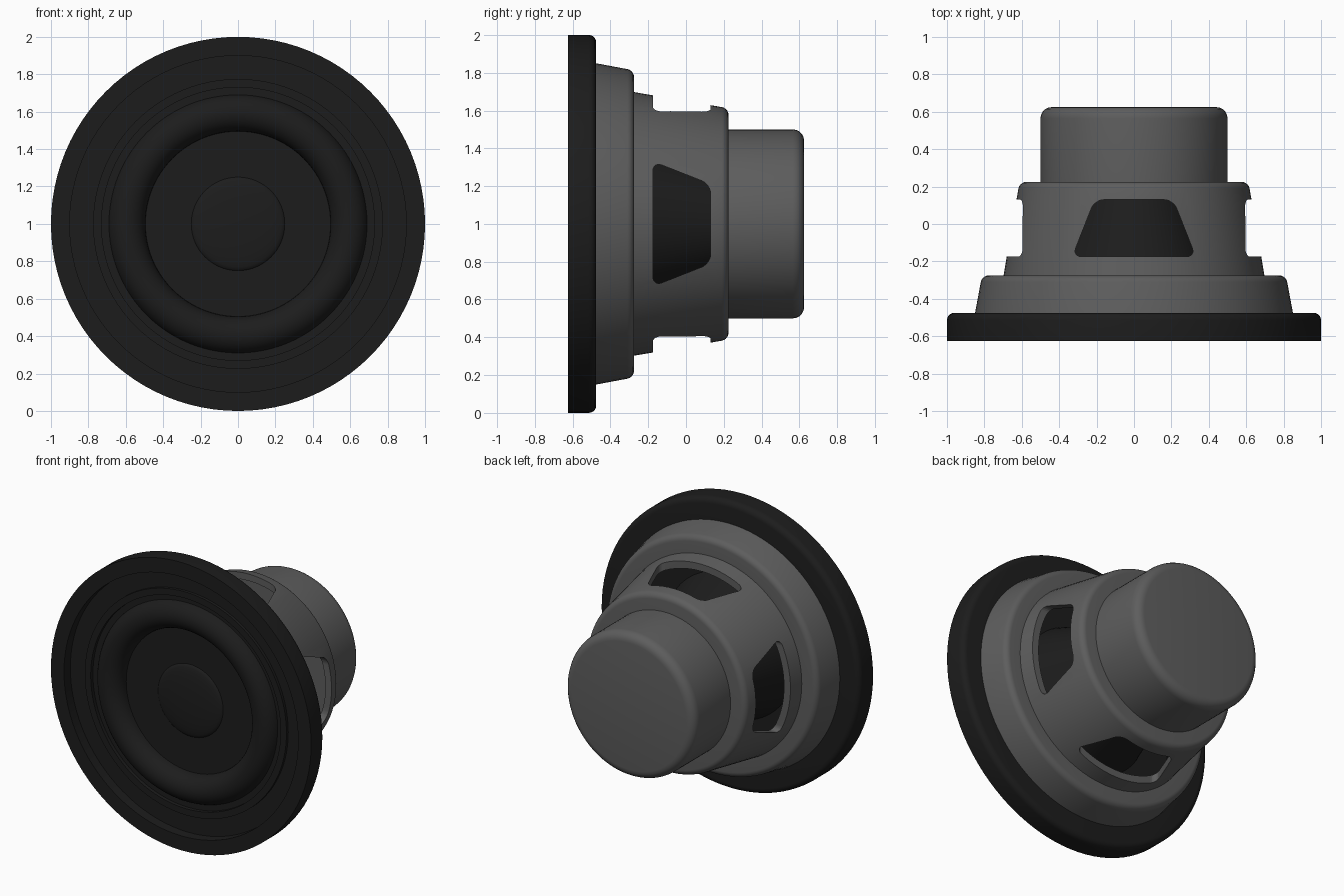
import bpy, bmesh, math
from mathutils import Matrix

if "Cube" in bpy.data.objects:
    bpy.data.objects.remove(bpy.data.objects["Cube"])

SEG = 96


def material(name, v):
    m = bpy.data.materials.new(name)
    m.diffuse_color = (v, v, v, 1)
    m.use_nodes = True
    m.node_tree.nodes["Principled BSDF"].inputs["Base Color"].default_value = m.diffuse_color
    return m


BLACK = material("black rubber", 0.012)
GREY = material("grey metal", 0.11)


def rounded(r, y, a, b, size, n=5):
    """Fillet at corner (r, y): starts size along direction a, ends size along b."""
    p, q = (r + a[0] * size, y + a[1] * size), (r + b[0] * size, y + b[1] * size)
    out = []
    for i in range(n + 1):
        t = math.radians(90 * i / n)
        u, v = 1 - math.sin(t), 1 - math.cos(t)
        out.append((r + (p[0] - r) * u + (q[0] - r) * v, y + (p[1] - y) * u + (q[1] - y) * v))
    return out


def smooth(ob):
    bpy.ops.object.select_all(action='DESELECT')
    bpy.context.view_layer.objects.active = ob
    ob.select_set(True)
    bpy.ops.object.shade_smooth_by_angle(angle=math.radians(32))


def lathe(name, profile, mat, closed=False):
    """Spin an (r, y) profile about the y axis at z = 1."""
    bm = bmesh.new()
    vs = [bm.verts.new((r, y, 0)) for r, y in profile]
    pairs = list(zip(vs, vs[1:])) + ([(vs[-1], vs[0])] if closed else [])
    es = [bm.edges.new(p) for p in pairs]
    bmesh.ops.spin(bm, geom=vs + es, cent=(0, 0, 0), axis=(0, 1, 0), angle=math.tau, steps=SEG)
    bmesh.ops.remove_doubles(bm, verts=bm.verts, dist=1e-4)
    bmesh.ops.translate(bm, verts=bm.verts, vec=(0, 0, 1))
    bmesh.ops.recalc_face_normals(bm, faces=bm.faces)
    me = bpy.data.meshes.new(name)
    bm.to_mesh(me)
    bm.free()
    ob = bpy.data.objects.new(name, me)
    bpy.context.collection.objects.link(ob)
    me.materials.append(mat)
    smooth(ob)
    return ob


# Black mounting ring with a recess and a low lip in front
lathe("mounting_ring",
      [(0.69, -0.475), (0.69, -0.55), (0.73, -0.55), (0.73, -0.575), (0.775, -0.575),
       (0.775, -0.555), (0.90, -0.555), (0.90, -0.625), (1.0, -0.625)]
      + rounded(1.0, -0.475, (0, -1), (-1, 0), 0.04), BLACK, closed=True)

# Half-roll surround
lathe("surround", [(0.595 + 0.1 * math.cos(math.pi * i / 16),
                    -0.52 - 0.1 * math.sin(math.pi * i / 16)) for i in range(17)], BLACK)

# Flat cone face, domed dust cap and tapering cone back seen through the windows
lathe("cone_face", [(0.5, -0.52), (0, -0.52)], BLACK)
lathe("dust_cap", [(0.25 * math.cos(math.pi * i / 16), -0.52 - 0.03 * math.sin(math.pi * i / 16))
                   for i in range(9)], BLACK)
lathe("cone_back", [(0.69, -0.48), (0.5, -0.48), (0.26, 0.2)], BLACK)

# Front step of the basket
lathe("basket_front", [(0.85, -0.476)] + rounded(0.813, -0.275, (0.17, -1), (-1, 0), 0.035)
      + [(0.64, -0.275), (0.64, -0.3), (0.78, -0.3), (0.81, -0.476)], GREY, closed=True)

# Rear basket shell
basket = lathe("basket_rear", [(0.70, -0.29)]
               + rounded(0.612, 0.225, (0.17, -1), (-1, 0), 0.035)
               + [(0.3, 0.225), (0.3, 0.195), (0.57, 0.195), (0.65, -0.29)], GREY, closed=True)


def window_cutter(angle):
    """Trapezoid prism with rounded corners, pointing outward from the axis."""
    bm = bmesh.new()
    pts = [(-0.33, -0.175), (0.33, -0.175), (0.21, 0.13), (-0.21, 0.13)]
    lo = [bm.verts.new((x, y, 0.45)) for x, y in pts]
    hi = [bm.verts.new((x, y, 0.9)) for x, y in pts]
    bm.faces.new(lo[::-1])
    bm.faces.new(hi)
    for i in range(4):
        j = (i + 1) % 4
        bm.faces.new((lo[i], lo[j], hi[j], hi[i]))
    uprights = [e for e in bm.edges if abs(e.verts[0].co.z - e.verts[1].co.z) > 0.1]
    bmesh.ops.bevel(bm, geom=uprights, offset=0.05, segments=6, profile=0.5, affect='EDGES')
    bmesh.ops.recalc_face_normals(bm, faces=bm.faces)
    bm.transform(Matrix.Translation((0, 0, 1)) @ Matrix.Rotation(angle, 4, 'Y'))
    me = bpy.data.meshes.new("window_cutter")
    bm.to_mesh(me)
    bm.free()
    ob = bpy.data.objects.new("window_cutter", me)
    bpy.context.collection.objects.link(ob)
    me.materials.append(GREY)
    ob.hide_render = True
    return ob


# Cut four windows, then discard the cutters
for k in range(4):
    cutter = window_cutter(k * math.pi / 2)
    mod = basket.modifiers.new("window", 'BOOLEAN')
    mod.operation, mod.solver, mod.object = 'DIFFERENCE', 'EXACT', cutter
    bpy.context.view_layer.objects.active = basket
    bpy.ops.object.modifier_apply(modifier=mod.name)
    bpy.data.objects.remove(cutter)
smooth(basket)

# Magnet housing
lathe("magnet", [(0, 0.2), (0.5, 0.2)] + rounded(0.5, 0.625, (0, -1), (-1, 0), 0.06)
      + [(0, 0.625)], GREY)
